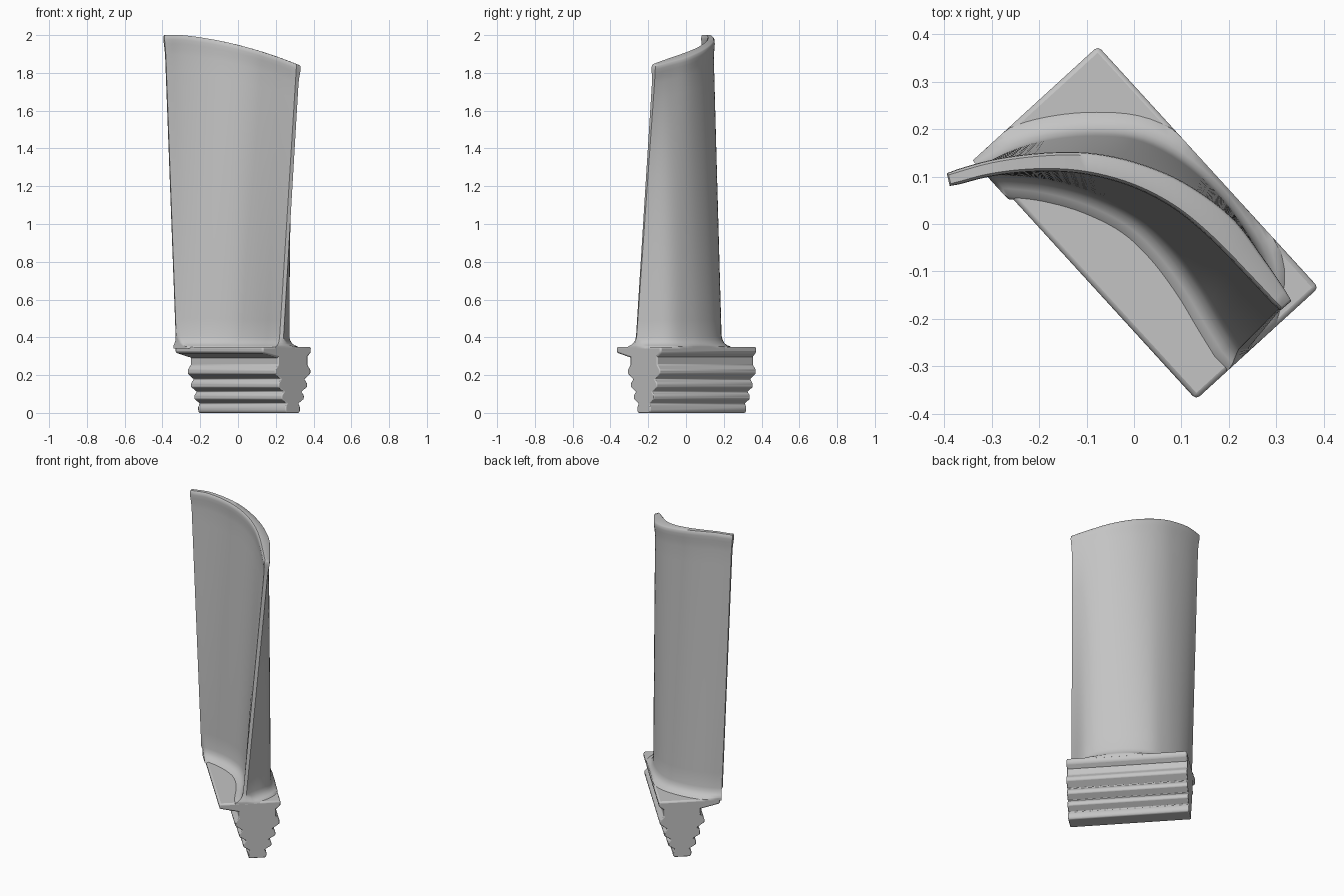
import bpy, bmesh, math
from mathutils import Vector, Matrix

old = bpy.data.objects.get("Cube")
if old:
    bpy.data.objects.remove(old, do_unlink=True)

metal = bpy.data.materials.new("cast_grey_metal")
metal.use_nodes = True
GREY = (0.55, 0.55, 0.55, 1)
metal.diffuse_color = GREY
metal.node_tree.nodes["Principled BSDF"].inputs["Base Color"].default_value = GREY

# Platform and root share one turned frame: local x runs along the platform
FRAME = Matrix.Translation((0.0275, 0.0025, 0)) @ Matrix.Rotation(math.radians(-47.6), 4, 'Z')
HALF_LEN, HALF_WID, TOP = 0.345, 0.175, 0.35


def finish(bm, name, bevel=0, angle=35):
    bmesh.ops.recalc_face_normals(bm, faces=bm.faces)
    mesh = bpy.data.meshes.new(name)
    bm.to_mesh(mesh)
    bm.free()
    obj = bpy.data.objects.new(name, mesh)
    bpy.context.collection.objects.link(obj)
    mesh.materials.append(metal)
    if bevel:
        mod = obj.modifiers.new("soft_edges", 'BEVEL')
        mod.width = bevel
        mod.segments = 2
        mod.limit_method = 'ANGLE'
    bpy.ops.object.select_all(action='DESELECT')
    obj.select_set(True)
    bpy.context.view_layer.objects.active = obj
    bpy.ops.object.shade_smooth_by_angle(angle=math.radians(angle))
    return obj


def extrude_profile(name, profile, bevel):
    """Extrude a (width, height) outline along the platform length."""
    bm = bmesh.new()
    face = bm.faces.new([bm.verts.new((-HALF_LEN, w, z)) for w, z in profile])
    ext = bmesh.ops.extrude_face_region(bm, geom=[face])
    moved = [v for v in ext["geom"] if isinstance(v, bmesh.types.BMVert)]
    bmesh.ops.translate(bm, vec=(2 * HALF_LEN, 0, 0), verts=moved)
    bm.transform(FRAME)
    return finish(bm, name, bevel)


# Platform with tapered underside
MID = 0.042
extrude_profile("platform", [
    (-HALF_WID, TOP), (HALF_WID, TOP), (HALF_WID, 0.318),
    (MID + 0.1, 0.29), (MID - 0.1, 0.29), (-HALF_WID, 0.318)], 0.01)

# Fir-tree root: paired lobes and necks that narrow downwards
half = [(0.105, 0.31), (0.105, 0.255)]
lobes = [(0.127, 0.217), (0.103, 0.145), (0.08, 0.082), (0.052, 0.02)]
necks = [(0.085, 0.178), (0.063, 0.112), (0.042, 0.05)]
for i, (w, z) in enumerate(lobes):
    half += [(w, z + 0.011), (w, z - 0.009)]
    if i < len(necks):
        half.append(necks[i])
half.append((0.045, 0.0))
outline = [(MID + w, z) for w, z in half] + [(MID - w, z) for w, z in reversed(half)]
extrude_profile("fir_tree_root", outline, 0.005)


# Airfoil: base and tip sections, trailing edge first
def spline(points, steps=5):
    pts = [Vector(p) for p in points]
    ext = [2 * pts[0] - pts[1]] + pts + [2 * pts[-1] - pts[-2]]
    out = []
    for a, b, c, d in zip(ext, ext[1:], ext[2:], ext[3:]):
        for k in range(steps):
            t = k / steps
            out.append(0.5 * (2 * b + (c - a) * t + (2 * a - 5 * b + 4 * c - d) * t * t
                              + (3 * b - a - 3 * c + d) * t ** 3))
    return out + [pts[-1]]


base_back = [(-0.328, 0.118), (-0.26, 0.155), (-0.18, 0.18), (-0.08, 0.19), (0.02, 0.178),
             (0.12, 0.12), (0.21, 0.025), (0.272, -0.1), (0.238, -0.265)]
base_belly = [(-0.325, 0.105), (-0.26, 0.102), (-0.18, 0.092), (-0.09, 0.066), (0, 0.02),
              (0.07, -0.045), (0.13, -0.125), (0.175, -0.2), (0.217, -0.268)]
tip_back = [(-0.39, 0.103), (-0.3, 0.128), (-0.2, 0.142), (-0.1, 0.143), (0, 0.123),
            (0.1, 0.082), (0.2, 0.01), (0.27, -0.08), (0.326, -0.16)]
tip_belly = [(-0.386, 0.086), (-0.3, 0.108), (-0.2, 0.118), (-0.1, 0.112), (0, 0.085),
             (0.09, 0.038), (0.17, -0.028), (0.245, -0.105), (0.31, -0.174)]
base = spline(base_back) + spline(base_belly)[::-1]
tip = spline(tip_back) + spline(tip_belly)[::-1]
count = len(base)


def tip_height(x):
    return min(2.0, 1.948 - 0.25 * x - 0.25 * x * x)


def ring(t, offset):
    """Blend the sections at fraction t, pushed outwards by offset."""
    flat = [b.lerp(p, t) for b, p in zip(base, tip)]
    result = []
    for i, p in enumerate(flat):
        tan = (flat[(i + 1) % count] - flat[i - 1]).normalized()
        q = p + offset * Vector((-tan.y, tan.x))
        z = TOP + t * (tip_height(tip[i].x) - TOP)
        v = Vector((q.x, q.y, z))
        if t < 0.05 and offset > 0:
            # Keep the root fillet on the platform
            loc = FRAME.inverted() @ v
            loc.x = max(-HALF_LEN, min(HALF_LEN, loc.x))
            loc.y = max(-HALF_WID - 0.008, min(HALF_WID, loc.y))
            v = FRAME @ loc
        result.append(v)
    return result


bm = bmesh.new()
levels = [(-0.006, 0.05), (0.001, 0.045), (0.005, 0.028), (0.012, 0.014), (0.022, 0.005), (0.035, 0)]
levels += [(0.035 + 0.9 * k / 16, 0) for k in range(1, 17)]
# Flared lip around the tip
levels += [(0.955, 0.002), (0.972, 0.005), (0.985, 0.007), (0.996, 0.006), (1.0, 0.001)]
rings = [[bm.verts.new(v) for v in ring(t, o)] for t, o in levels]
for low, high in zip(rings, rings[1:]):
    for i in range(count):
        j = (i + 1) % count
        bm.faces.new((low[i], low[j], high[j], high[i]))
for end in (rings[0], rings[-1]):
    for i in range(count // 2 - 1):
        bm.faces.new((end[i], end[i + 1], end[count - 2 - i], end[count - 1 - i]))
finish(bm, "airfoil", angle=50)
